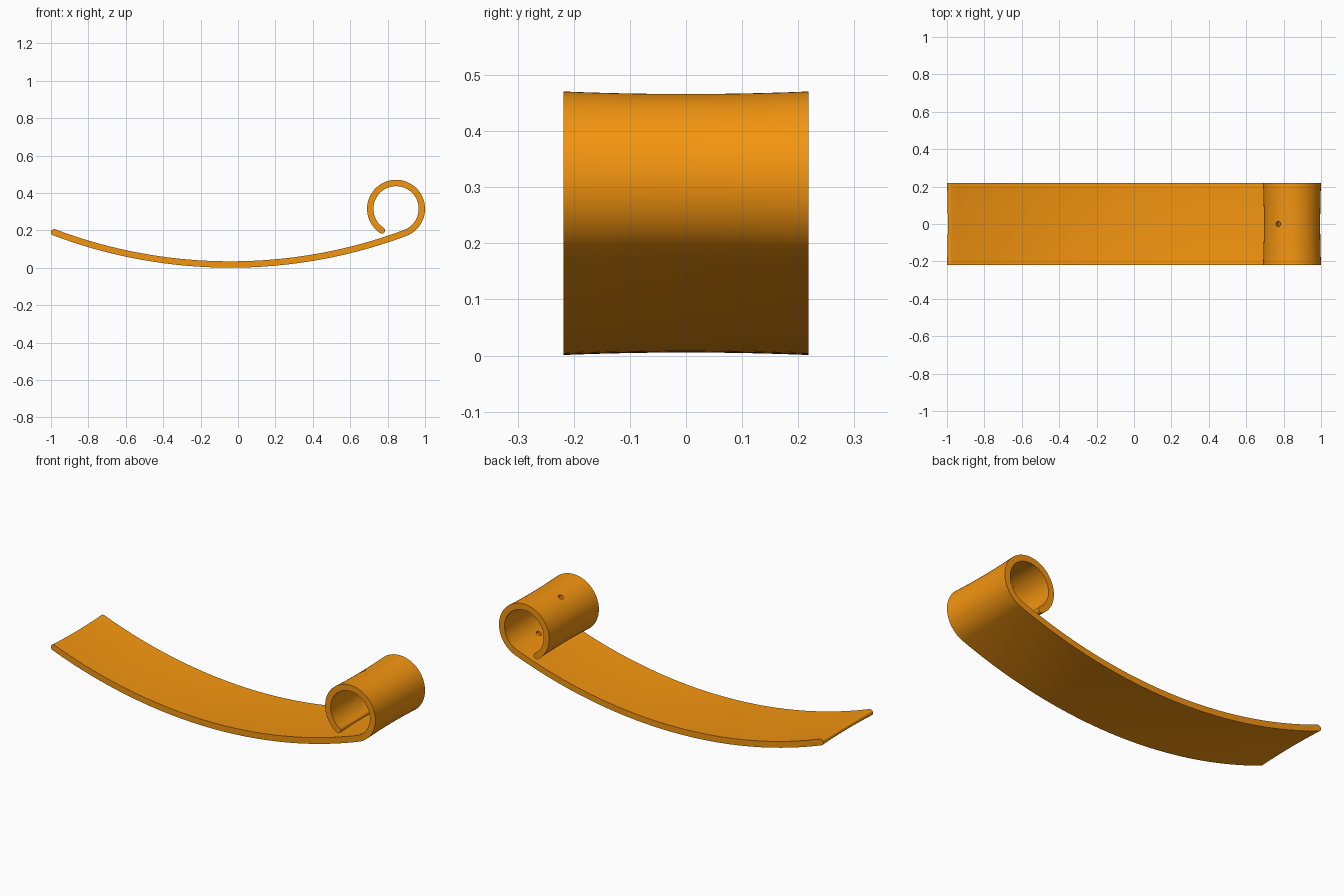
import bpy, bmesh
from math import sin, cos, asin, pi, radians
from mathutils import Vector

if "Cube" in bpy.data.objects:
    bpy.data.objects.remove(bpy.data.objects["Cube"])

W = 0.2185                       # half width
R, r = 2.67, 0.138               # strip bend radius, curl radius
BX, BZ = -0.04, 0.018 + R        # bend centre
CX = 0.845                       # curl centre
phi = asin((CX - BX) / (R - r))  # tangent join angle
CZ = BZ - (R - r) * cos(phi)


def half_thickness(y):
    return 0.0125 + 0.0045 * (y / W) ** 2


# Centreline: shallow arc running tangentially into a curl (x, z, heading)
path = []
a0 = asin((-0.983 - BX) / R)
for i in range(60):
    a = a0 + (phi - a0) * i / 60
    path.append((BX + R * sin(a), BZ - R * cos(a), a))
a1 = radians(237) + pi / 2
for i in range(81):
    a = phi + (a1 - phi) * i / 80
    path.append((CX + r * sin(a), CZ - r * cos(a), a))


def profile(y):
    """Closed outline of the strip at width y, with rounded ends."""
    t = half_thickness(y)
    caps = [pi / 2 * k / 5 for k in range(1, 6)]
    stations = [(path[0], -c) for c in reversed(caps)]
    stations += [(p, 0) for p in path]
    stations += [(path[-1], c) for c in caps]
    sides = []
    for s in (-1, 1):
        side = []
        for (x, z, a), c in stations:
            along, off = t * sin(c), s * t * cos(c)
            side.append(Vector((x + along * cos(a) - off * sin(a), y,
                                z + along * sin(a) + off * cos(a))))
        sides.append(side)
    return sides[0] + sides[1][::-1]


# Curled strip, slightly hollow across its width
bm = bmesh.new()
rows = [[bm.verts.new(v) for v in profile(-W + 2 * W * j / 12)] for j in range(13)]
n = len(rows[0])
for A, B in zip(rows, rows[1:]):
    for i in range(n):
        k = (i + 1) % n
        bm.faces.new((A[i], A[k], B[k], B[i]))
for row in (rows[0], rows[-1]):
    for i in range(n // 2 - 1):
        bm.faces.new((row[i], row[i + 1], row[n - 2 - i], row[n - 1 - i]))
bmesh.ops.remove_doubles(bm, verts=bm.verts, dist=1e-5)
bmesh.ops.recalc_face_normals(bm, faces=bm.faces)
me = bpy.data.meshes.new("curled_strip")
bm.to_mesh(me)
bm.free()
strip = bpy.data.objects.new("curled_strip", me)
bpy.context.collection.objects.link(strip)

mat = bpy.data.materials.new("orange")
mat.diffuse_color = (0.9, 0.3, 0.005, 1)
mat.use_nodes = True
mat.node_tree.nodes["Principled BSDF"].inputs["Base Color"].default_value = mat.diffuse_color
me.materials.append(mat)

# Pin hole drilled through the curl, ending blind in the lower wall
ang = radians(119.5)
mid = 0.0165
bpy.ops.mesh.primitive_cylinder_add(
    vertices=24, radius=0.015, depth=0.307,
    location=(CX + mid * cos(ang), 0, CZ + mid * sin(ang)),
    rotation=(0, pi / 2 - ang, 0))
cutter = bpy.context.object
cutter.name = "hole_cutter"
cutter.hide_render = True
mod = strip.modifiers.new("pin_hole", 'BOOLEAN')
mod.operation = 'DIFFERENCE'
mod.solver = 'EXACT'
mod.object = cutter
bpy.context.view_layer.objects.active = strip
bpy.ops.object.modifier_apply(modifier=mod.name)
bpy.data.objects.remove(cutter)

bpy.ops.object.select_all(action='DESELECT')
strip.select_set(True)
bpy.ops.object.shade_smooth_by_angle(angle=radians(35))
